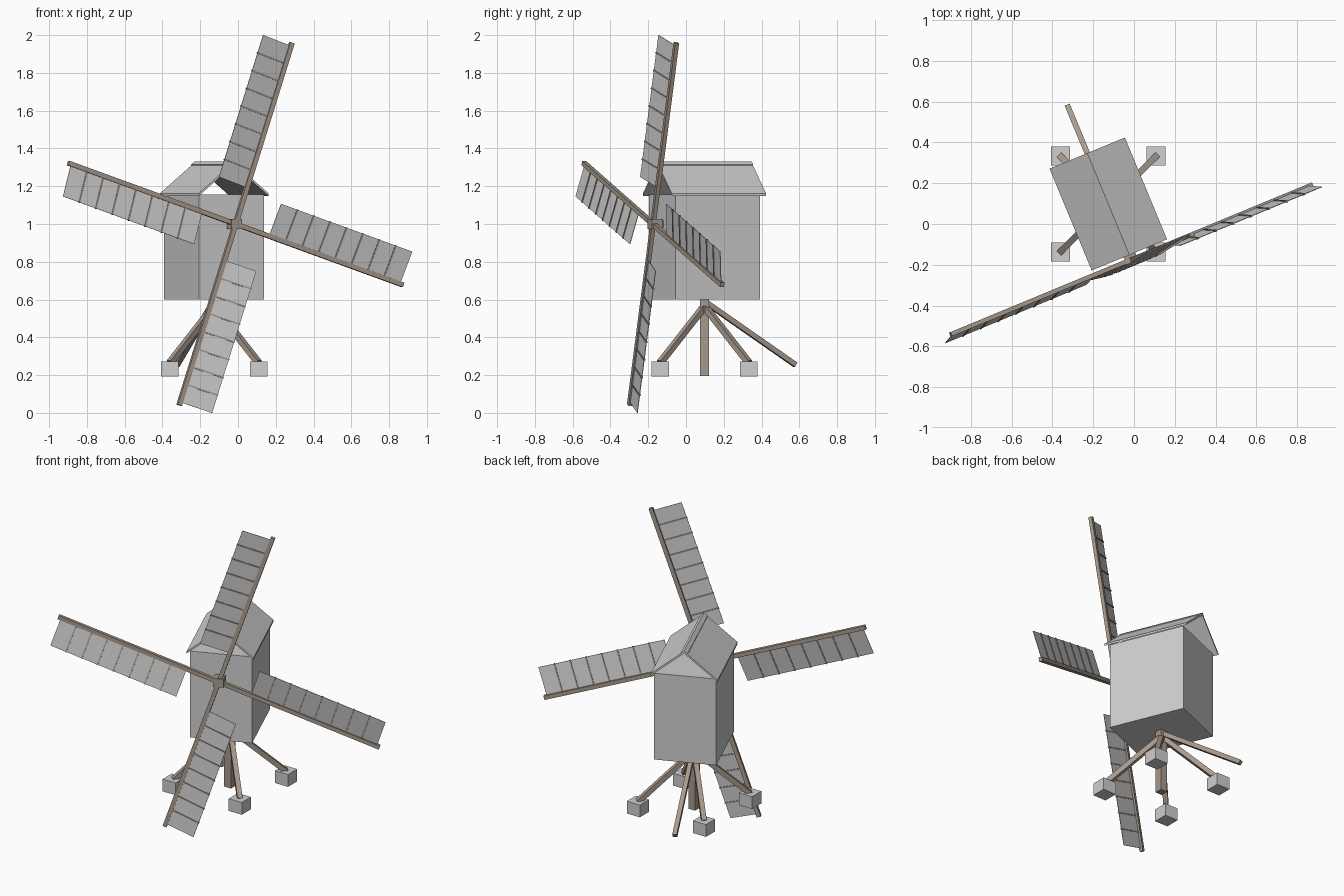
import bpy
import bmesh
from math import radians
from mathutils import Matrix, Vector

cube = bpy.data.objects.get("Cube")
if cube:
    bpy.data.objects.remove(cube, do_unlink=True)


def material(name, color):
    m = bpy.data.materials.new(name)
    m.use_nodes = True
    m.diffuse_color = (*color, 1)
    m.node_tree.nodes["Principled BSDF"].inputs["Base Color"].default_value = (*color, 1)
    return m


GREY = material("pale grey", (0.62, 0.62, 0.62))
WOOD = material("weathered wood", (0.39, 0.32, 0.265))


def finish(name, bm, mat):
    bmesh.ops.recalc_face_normals(bm, faces=bm.faces[:])
    mesh = bpy.data.meshes.new(name)
    bm.to_mesh(mesh)
    bm.free()
    mesh.materials.append(mat)
    obj = bpy.data.objects.new(name, mesh)
    bpy.context.collection.objects.link(obj)
    return obj


def boxes(name, size, placements, mat):
    """One object made of equal boxes, one per placement matrix."""
    bm = bmesh.new()
    for place in placements:
        bmesh.ops.create_cube(bm, size=1, matrix=place @ Matrix.Diagonal((*size, 1)))
    return finish(name, bm, mat)


def beam(name, a, b, width, mat):
    """Square beam running from a to b."""
    a, b = Vector(a), Vector(b)
    turn = (b - a).to_track_quat('Z', 'Y').to_matrix().to_4x4()
    place = Matrix.Translation((a + b) / 2) @ turn
    return boxes(name, (width, width, (b - a).length), [place], mat)


def chevron(name, half_width, apex, slope, thick, length, place):
    """Folded sheet shaped like an upside-down V, extruded along y."""
    low = apex - slope * half_width
    profile = [(-half_width, low), (0, apex), (half_width, low),
               (half_width, low - thick), (0, apex - thick), (-half_width, low - thick)]
    bm = bmesh.new()
    verts = [bm.verts.new((x, -length / 2, z)) for x, z in profile]
    faces = [bm.faces.new([verts[i] for i in ids]) for ids in ((0, 1, 4, 5), (1, 2, 3, 4))]
    grown = bmesh.ops.extrude_face_region(bm, geom=faces, use_keep_orig=True)
    moved = [g for g in grown["geom"] if isinstance(g, bmesh.types.BMVert)]
    bmesh.ops.translate(bm, verts=moved, vec=(0, length, 0))
    # drop the hidden wall along the fold
    fold = [f for f in bm.faces if all(abs(v.co.x) < 1e-5 for v in f.verts)]
    bmesh.ops.delete(bm, geom=fold, context='FACES_ONLY')
    bm.transform(place)
    return finish(name, bm, GREY)


T = Matrix.Translation
CX, CY = -0.126, 0.098
mill = T((CX, CY, 0)) @ Matrix.Rotation(radians(22.5), 4, 'Z')

# Trestle: post, four footings and slanted braces
boxes("post", (0.048, 0.048, 0.41), [T((CX, CY, 0.4))], WOOD)
for sx, side in ((1, "left"), (-1, "right")):
    for sy, end in ((-1, "front"), (1, "back")):
        x, y = CX + sx * 0.235, CY + sy * 0.235
        boxes(f"{end}_{side}_footing", (0.093, 0.093, 0.079), [T((x, y, 0.233))], GREY)
        beam(f"{end}_{side}_brace", (CX, CY, 0.565), (x, y, 0.265), 0.03, WOOD)

# Turning pole at the rear
beam("tail_pole", mill @ Vector((0, 0, 0.59)), mill @ Vector((0, 0.52, 0.255)), 0.027, WOOD)

# Mill house and open-ended roof
boxes("house", (0.372, 0.484, 0.555), [mill @ T((0, 0, 0.8775))], GREY)
chevron("roof", 0.2, 1.326, 0.82, 0.013, 0.54, mill)
chevron("ridge_cap", 0.021, 1.331, 0.82, 0.007, 0.541, mill)

# Hub and shaft
boxes("shaft", (0.035, 0.06, 0.035), [mill @ T((0, -0.25, 1.0))], WOOD)
boxes("hub", (0.062, 0.06, 0.055), [mill @ T((0, -0.283, 1.0))], WOOD)

# Four arms, each with a pitched sail and cross bars
rotor = mill @ T((0, -0.295, 1.0))
inner, outer, bays = 0.202, 0.995, 8
step = (outer - inner) / bays
for k, name in enumerate(("top", "left", "bottom", "right")):
    arm = rotor @ Matrix.Rotation(radians(18.6 + 90 * k), 4, 'Y')
    boxes(f"{name}_arm", (0.025, 0.022, 1.012), [arm @ T((0, 0, 0.506))], WOOD)
    pitch = arm @ Matrix.Rotation(radians(9), 4, 'Z')
    boxes(f"{name}_sail", (0.176, 0.003, outer - inner),
          [pitch @ T((-0.095, 0, (inner + outer) / 2))], GREY)
    boxes(f"{name}_sail_bars", (0.184, 0.01, 0.008),
          [pitch @ T((-0.093, 0, inner + step * i)) for i in range(1, bays)], WOOD)
